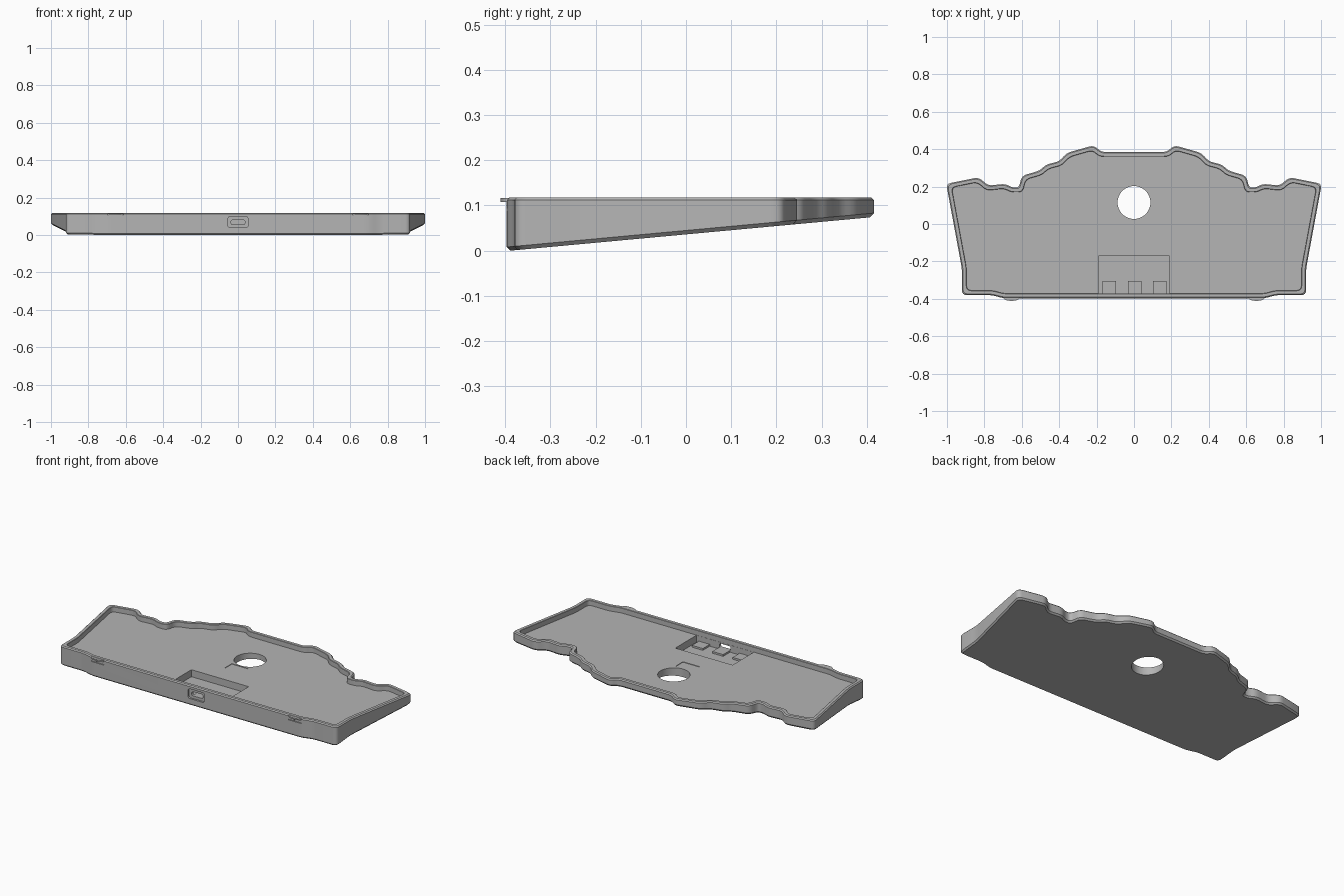
import bpy, bmesh, math
from mathutils import Vector, Matrix

cube = bpy.data.objects.get("Cube")
if cube:
    bpy.data.objects.remove(cube, do_unlink=True)

grey = bpy.data.materials.new("case grey")
grey.use_nodes = True
grey.diffuse_color = (0.46, 0.46, 0.46, 1)
grey.node_tree.nodes["Principled BSDF"].inputs["Base Color"].default_value = (0.46, 0.46, 0.46, 1)

TOP, FLOOR, POCKET = 0.118, 0.087, 0.045
FRONT, WALL = -0.397, 0.025

# Sharp right half of the outline, front to back; the left half mirrors it
HALF = [(.70, FRONT), (.76, -.38), (.92, -.38), (.92, -.24), (1.004, .215),
        (.83, .25), (.78, .205), (.69, .215), (.65, .195), (.615, .195),
        (.60, .258), (.505, .285), (.47, .318), (.40, .335), (.36, .38),
        (.215, .421), (.175, .385)]
OUTLINE = [Vector(p) for p in HALF] + [Vector((-x, y)) for x, y in reversed(HALF)]


def inset(points, d):
    """Move every side of the polygon inward by d."""
    result = []
    for i, p in enumerate(points):
        a = (p - points[i - 1]).normalized()
        b = (points[(i + 1) % len(points)] - p).normalized()
        na, nb = Vector((-a.y, a.x)), Vector((-b.y, b.x))
        result.append(p + (na + nb) * d / (1 + na.dot(nb)))
    return result


def rounded(points, size=0.026, steps=4):
    """Replace every corner with a short curve."""
    result = []
    for i, p in enumerate(points):
        before, after = points[i - 1] - p, points[(i + 1) % len(points)] - p
        a = p + before.normalized() * min(size, before.length * 0.42)
        b = p + after.normalized() * min(size, after.length * 0.42)
        for k in range(steps + 1):
            t = k / steps
            result.append(a * (1 - t) ** 2 + p * 2 * t * (1 - t) + b * t * t)
    return result


def make_object(name, bm):
    bmesh.ops.recalc_face_normals(bm, faces=bm.faces[:])
    mesh = bpy.data.meshes.new(name)
    bm.to_mesh(mesh)
    bm.free()
    mesh.materials.append(grey)
    obj = bpy.data.objects.new(name, mesh)
    bpy.context.collection.objects.link(obj)
    return obj


def box(name, x, y, z, bevel=0):
    """Box from three ranges, with optional rounding of edges along y."""
    bm = bmesh.new()
    size = [r[1] - r[0] for r in (x, y, z)]
    mid = [(r[1] + r[0]) / 2 for r in (x, y, z)]
    bmesh.ops.create_cube(bm, size=1, matrix=Matrix.Translation(mid) @ Matrix.Diagonal((*size, 1)))
    if bevel:
        edges = [e for e in bm.edges
                 if abs(e.verts[0].co.y - e.verts[1].co.y) > size[1] / 2]
        bmesh.ops.bevel(bm, geom=edges, offset=bevel, segments=4, affect='EDGES', profile=0.5)
    return make_object(name, bm)


def cylinder(name, radius, depth, centre, squash=1):
    bm = bmesh.new()
    bmesh.ops.create_cone(bm, cap_ends=True, segments=48, radius1=radius, radius2=radius, depth=depth,
                          matrix=Matrix.Translation(centre) @ Matrix.Diagonal((1, squash, 1, 1)))
    return make_object(name, bm)


def activate(obj):
    bpy.ops.object.select_all(action='DESELECT')
    obj.select_set(True)
    bpy.context.view_layer.objects.active = obj


def cut(obj, cutter):
    mod = obj.modifiers.new("cut", 'BOOLEAN')
    mod.operation, mod.solver, mod.object = 'DIFFERENCE', 'EXACT', cutter
    activate(obj)
    bpy.ops.object.modifier_apply(modifier=mod.name)
    bpy.data.objects.remove(cutter, do_unlink=True)


def underside(y):
    return max(0, (y + 0.39) * 0.0925)


# Tray: wedge-shaped shell made of stacked outline loops
bm = bmesh.new()
levels = [(0.008, lambda y: (y + 0.389) * 0.0925),
          (0, lambda y: (y + 0.397) * 0.0925 + 0.008),
          (0, lambda y: TOP - 0.006),
          (0.006, lambda y: TOP),
          (WALL - 0.002, lambda y: TOP),
          (WALL, lambda y: TOP - 0.002),
          (WALL, lambda y: FLOOR)]
loops = [[bm.verts.new((p.x, p.y, z(p.y))) for p in rounded(inset(OUTLINE, d))]
         for d, z in levels]
for low, high in zip(loops, loops[1:]):
    for i in range(len(low)):
        j = (i + 1) % len(low)
        bm.faces.new((low[i], low[j], high[j], high[i]))
bm.faces.new(loops[0])
bm.faces.new(loops[-1])
tray = make_object("case_tray", bm)

# Round through hole, circuit pocket and shallow label recess
cut(tray, cylinder("hole_cutter", 0.088, 0.4, (0, 0.115, 0.05)))
cut(tray, box("pocket_cutter", (-.19, .19), (FRONT + WALL + .001, -.17), (POCKET, .2)))
cut(tray, box("label_cutter", (-.055, .055), (-.05, .02), (FLOOR - .003, .2)))

# Cable port: wide outer recess and narrow slot through the wall
cut(tray, box("port_recess_cutter", (-.054, .054), (-.45, -.386), (.04, .098), 0.012))
cut(tray, box("port_slot_cutter", (-.037, .037), (-.45, -.35), (.056, .08), 0.008))

# Clips in the front wall: thin slits below a small curved lip
for side, x in (("left", 0.655), ("right", -0.655)):
    cut(tray, box("slit_cutter", (x - .042, x + .042), (-.45, FRONT + .006), (.088, .093)))
    cut(tray, box("stem_cutter", (x - .006, x + .006), (-.45, FRONT + .006), (.092, .109)))
    lip = cylinder(side + "_clip_lip", 0.042, 0.008, (x, FRONT + .002, .112), 0.38)
    activate(lip)
    bpy.ops.object.shade_smooth_by_angle(angle=math.radians(35))

# Three low supports on the pocket floor
for name, x in (("right", -.132), ("middle", 0.003), ("left", .138)):
    box(name + "_pocket_support", (x - .036, x + .036), (-.373, -.305), (POCKET - .002, POCKET + .011))

activate(tray)
bpy.ops.object.shade_smooth_by_angle(angle=math.radians(30))
